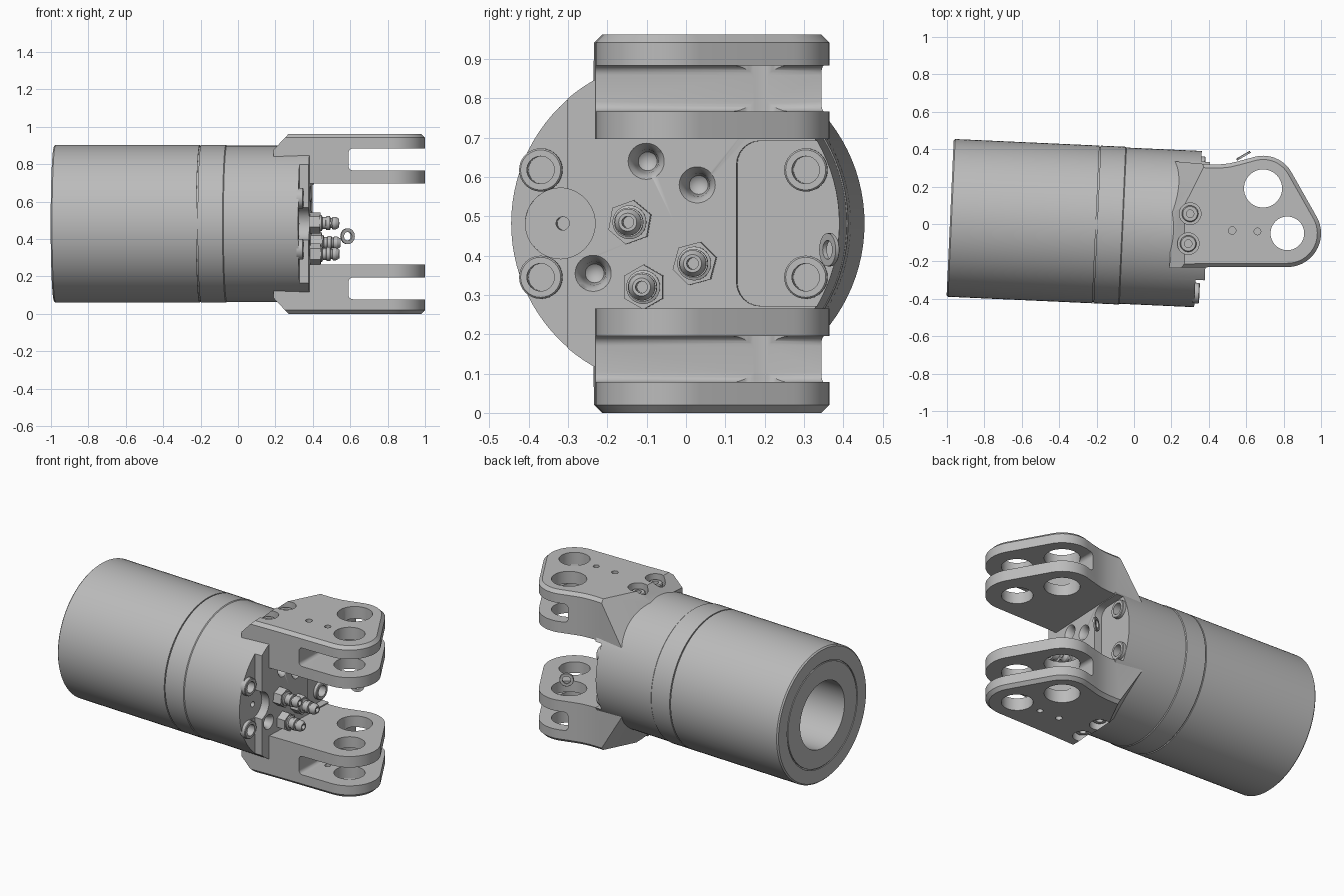
import bpy, bmesh, math
from mathutils import Matrix, Vector

if "Cube" in bpy.data.objects:
    bpy.data.objects.remove(bpy.data.objects["Cube"])

steel = bpy.data.materials.new("steel grey")
steel.diffuse_color = (0.5, 0.5, 0.5, 1)
steel.use_nodes = True
steel.node_tree.nodes["Principled BSDF"].inputs["Base Color"].default_value = steel.diffuse_color

# frame of the slightly turned barrel: local x runs along its axis
AXIS = Matrix.Translation((-0.983, 0.033, 0.482)) @ Matrix.Rotation(math.radians(-2.6), 4, 'Z')
UP = Matrix.Rotation(math.radians(-90), 4, 'Y')      # turns x into z
MID = 0.481                                          # height of the mirror plane


def finish(name, bm):
    bmesh.ops.recalc_face_normals(bm, faces=bm.faces)
    me = bpy.data.meshes.new(name)
    bm.to_mesh(me)
    bm.free()
    me.materials.append(steel)
    ob = bpy.data.objects.new(name, me)
    bpy.context.collection.objects.link(ob)
    return ob


def lathe(name, prof, mat=Matrix(), n=64, closed=False):
    """Revolve (x, radius) points about the x axis."""
    bm = bmesh.new()
    rings = [[bm.verts.new((x, r * math.cos(2 * math.pi * i / n), r * math.sin(2 * math.pi * i / n)))
              for i in range(n)] for x, r in prof]
    for k in range(len(rings) if closed else len(rings) - 1):
        a, b = rings[k], rings[(k + 1) % len(rings)]
        for i in range(n):
            j = (i + 1) % n
            bm.faces.new((a[i], a[j], b[j], b[i]))
    bmesh.ops.remove_doubles(bm, verts=bm.verts, dist=1e-5)
    bm.transform(mat)
    return finish(name, bm)


def rod(name, a, b, r, mat=Matrix(), n=32, r2=None):
    return lathe(name, [(a, 0), (a, r), (b, r2 or r), (b, 0)], mat, n)


def tube(name, a, b, r_in, r_out, mat=Matrix(), n=32, c=0.004):
    return lathe(name, [(a, r_in), (a, r_out), (b - c, r_out), (b, r_out - c), (b, r_in)], mat, n, True)


def prism(name, pts, a, b, axis='z', mat=Matrix(), bevel=0, planes=()):
    """Extrude a 2D outline from a to b; optional top chamfer and plane cuts."""
    place = {'x': lambda p, h: (h, p[0], p[1]), 'y': lambda p, h: (p[0], h, p[1]),
             'z': lambda p, h: (p[0], p[1], h)}[axis]
    bm = bmesh.new()
    lo = [bm.verts.new(place(p, a)) for p in pts]
    hi = [bm.verts.new(place(p, b)) for p in pts]
    bm.faces.new(lo)
    bm.faces.new(hi)
    for i in range(len(pts)):
        j = (i + 1) % len(pts)
        bm.faces.new((lo[i], lo[j], hi[j], hi[i]))
    bmesh.ops.recalc_face_normals(bm, faces=bm.faces)
    if bevel:
        top = set(hi)
        edges = [e for e in bm.edges if e.verts[0] in top and e.verts[1] in top]
        bmesh.ops.bevel(bm, geom=edges, offset=bevel, segments=1, affect='EDGES')
    for co, no in planes:
        geom = bm.verts[:] + bm.edges[:] + bm.faces[:]
        bmesh.ops.bisect_plane(bm, geom=geom, plane_co=co, plane_no=no, clear_outer=True)
        bmesh.ops.holes_fill(bm, edges=[e for e in bm.edges if e.is_boundary], sides=0)
    bm.transform(mat)
    return finish(name, bm)


def arc(cx, cy, r, a0, a1, n=12):
    return [(cx + r * math.cos(math.radians(a0 + (a1 - a0) * i / n)),
             cy + r * math.sin(math.radians(a0 + (a1 - a0) * i / n))) for i in range(n + 1)]


def round_box(x0, x1, y0, y1, r):
    return (arc(x1 - r, y0 + r, r, -90, 0, 6) + arc(x1 - r, y1 - r, r, 0, 90, 6)
            + arc(x0 + r, y1 - r, r, 90, 180, 6) + arc(x0 + r, y0 + r, r, 180, 270, 6))


def cut(ob, cutters):
    bpy.context.view_layer.objects.active = ob
    for c in cutters:
        c.hide_render = True
        m = ob.modifiers.new("cut", 'BOOLEAN')
        m.operation, m.solver, m.object = 'DIFFERENCE', 'EXACT', c
        bpy.ops.object.modifier_apply(modifier=m.name)
        bpy.data.objects.remove(c)


def mirrored(ob, name):
    me = ob.data.copy()
    me.transform(Matrix.Translation((0, 0, 2 * MID)) @ Matrix.Scale(-1, 4, (0, 0, 1)))
    me.flip_normals()
    bpy.context.collection.objects.link(bpy.data.objects.new(name, me))


def on_face(y, z):
    """Axis frame moved to a point of the head's end face."""
    return AXIS @ Matrix.Translation((0, y + 0.028, z - 0.482))


# barrel with bore and a ring groove on its end
lathe("barrel", [(0, 0.21), (0, 0.325), (0.006, 0.325), (0.006, 0.332), (0, 0.332), (0, 0.414),
                 (0.008, 0.422), (0.78, 0.422), (0.78, 0.21)], AXIS, 96, True)

# head: seam groove, slight step, end face with cut-outs
FLOOR, FACE = 1.325, 1.375
head = lathe("head", [(0.78, 0), (0.78, 0.414), (0.787, 0.414), (0.787, 0.422), (0.92, 0.422),
                      (0.925, 0.418), (FACE, 0.418), (FACE, 0)], AXIS, 96)
BOLTS = [(y, z) for y in (-0.37, 0.305) for z in (0.345, 0.618)]
PORTS = [(-0.1, 0.64), (0.03, 0.58), (-0.235, 0.355)]
cutters = [
    prism("side_step", [(-0.7, -0.6), (-0.272, -0.6), (-0.272, 0.6), (-0.7, 0.6)], FLOOR, 1.6, 'x', AXIS),
    prism("pocket", round_box(0.158, 0.7, -0.21, 0.21, 0.06), FLOOR + 0.003, 1.6, 'x', AXIS),
    rod("round_notch", FLOOR - 0.004, 1.6, 0.09, on_face(-0.32, 0.482), 48),
    rod("pin_hole", 1.25, 1.6, 0.017, on_face(-0.315, 0.482), 20)]
cutters += [rod("bolt_hole", 1.26, 1.6, 0.035, on_face(*p)) for p in BOLTS]
for p in PORTS:
    cutters.append(lathe("port_hole", [(1.27, 0), (1.29, 0.024), (1.34, 0.03), (FACE - 0.012, 0.036),
                                       (FACE, 0.046), (1.5, 0.046), (1.5, 0)], on_face(*p), 32))
cut(head, cutters)

# bushings around the bolt holes
for i, p in enumerate(BOLTS):
    tube(f"bushing_{i}", FLOOR - 0.01, FLOOR + 0.025, 0.035, 0.055, on_face(*p))

# hose fittings: hex nut, neck, collar and flared tip with a bore
for i, (y, z, turn) in enumerate([(-0.14, 0.485, 20), (0.025, 0.38, 15), (-0.105, 0.32, 30)]):
    at = on_face(y, z)
    prism(f"fitting_nut_{i}", arc(0, 0, 0.057, turn, turn + 300, 5), FACE - 0.01, FACE + 0.055, 'x', at)
    lathe(f"fitting_stem_{i}", [(FACE, 0), (FACE, 0.043), (1.437, 0.043), (1.442, 0.032), (1.46, 0.032),
                                (1.462, 0.037), (1.482, 0.037), (1.484, 0.027), (1.492, 0.027),
                                (1.495, 0.034), (1.512, 0.034), (1.53, 0.023), (1.53, 0.015),
                                (1.45, 0.015), (1.45, 0)], at, 32)

# clevis: plan outline with two lobes, extruded and chamfered
TOP = 2 * MID
outline = ([(0.19, -0.235), (0.46, -0.23)] + arc(0.82, -0.05, 0.18, -90, 28, 18)
           + arc(0.69, 0.19, 0.175, 28, 105, 14)
           + [(0.56, 0.336), (0.51, 0.324), (0.46, 0.319), (0.40, 0.319), (0.215, 0.335)])
clevis = prism("upper_clevis", outline, 0.697, TOP, bevel=0.02, planes=[
    (Vector((0.27, 0, TOP)), Vector((-0.728, 0, 0.685))),
    (Vector((0.30, 0.16, TOP)), Vector((-0.77, 0.39, 0.5)))])
SCREWS = [(0.30, 0.055), (0.29, -0.105)]


def plan(x, y):
    return Matrix.Translation((x, y, 0)) @ UP


cutters = [
    prism("fork_slot", round_box(0.59, 1.3, 0.767, 0.884, 0.025), -0.6, 0.6, 'y'),
    rod("upper_pin_hole", 0.5, 1.2, 0.102, plan(0.69, 0.19), 48),
    rod("lower_pin_hole", 0.5, 1.2, 0.09, plan(0.82, -0.05), 48),
    rod("small_hole_a", 0.9, 1.2, 0.02, plan(0.525, -0.035), 20),
    rod("small_hole_b", 0.8, 1.2, 0.018, plan(0.66, -0.04), 20)]
cutters += [rod("screw_recess", 0.90, 1.2, 0.058, plan(*p)) for p in SCREWS]
cut(clevis, cutters)
mirrored(clevis, "lower_clevis")

# socket screws sunk in the clevis
for i, p in enumerate(SCREWS):
    s = lathe(f"upper_screw_{i}", [(0.88, 0), (0.88, 0.044), (0.928, 0.044), (0.933, 0.039), (0.933, 0.02),
                                   (0.905, 0.02), (0.905, 0)], plan(*p), 32)
    mirrored(s, f"lower_screw_{i}")

# loose washer ring beside the fork
tube("washer", -0.006, 0.006, 0.024, 0.042, Matrix.Translation((0.585, 0.365, 0.415))
     @ Matrix.Rotation(math.radians(120), 4, 'Z'), 32, 0.002)

# smooth shading with sharp edges kept
bpy.ops.object.select_all(action='DESELECT')
for ob in bpy.context.scene.objects:
    ob.select_set(True)
    bpy.context.view_layer.objects.active = ob
bpy.ops.object.shade_smooth_by_angle(angle=math.radians(30))
